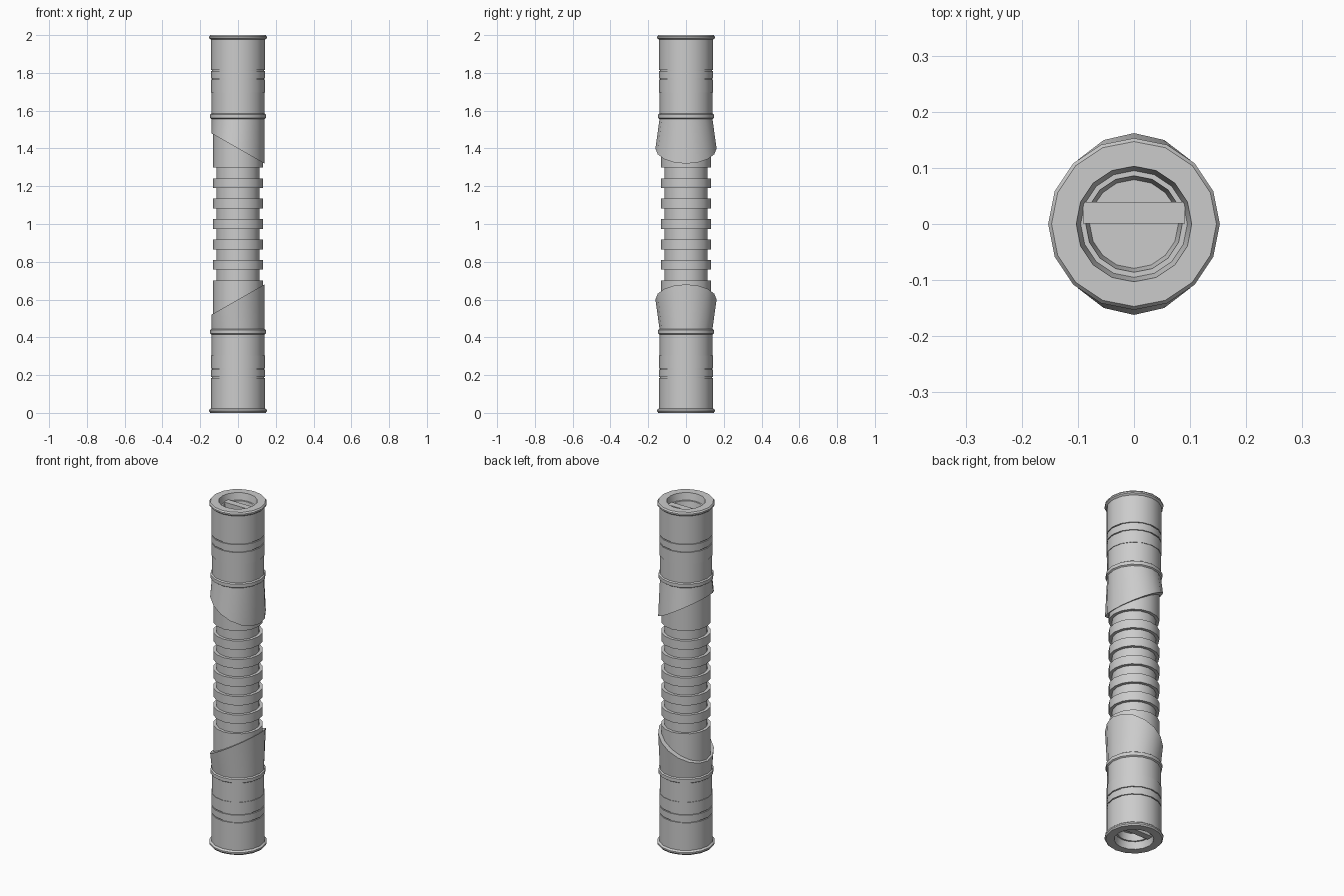
import bpy, bmesh, math

cube = bpy.data.objects.get("Cube")
if cube:
    bpy.data.objects.remove(cube)

SIDES = 16

metal = bpy.data.materials.new("grey metal")
metal.use_nodes = True
GREY = (0.6, 0.6, 0.6, 1)
metal.diffuse_color = GREY
metal.node_tree.nodes["Principled BSDF"].inputs["Base Color"].default_value = GREY


def circle(bm, rx, ry, z, tilt=0.0):
    """Ring of vertices, its height sloping along x."""
    verts = []
    for i in range(SIDES):
        a = math.tau * i / SIDES
        x = rx * math.cos(a)
        verts.append(bm.verts.new((x, ry * math.sin(a), z + tilt * x)))
    return verts


def loft(name, rings):
    """Closed solid through a list of (rx, ry, z, tilt) rings."""
    bm = bmesh.new()
    loops = [circle(bm, *r) for r in rings]
    for a, b in zip(loops, loops[1:]):
        for i in range(SIDES):
            j = (i + 1) % SIDES
            bm.faces.new((a[i], a[j], b[j], b[i]))
    bm.faces.new(loops[0])
    bm.faces.new(loops[-1])
    return finish(name, bm)


def finish(name, bm):
    bmesh.ops.recalc_face_normals(bm, faces=bm.faces)
    mesh = bpy.data.meshes.new(name)
    bm.to_mesh(mesh)
    bm.free()
    mesh.materials.append(metal)
    ob = bpy.data.objects.new(name, mesh)
    bpy.context.collection.objects.link(ob)
    bpy.ops.object.select_all(action="DESELECT")
    ob.select_set(True)
    bpy.context.view_layer.objects.active = ob
    bpy.ops.object.shade_smooth_by_angle(angle=math.radians(30))
    return ob


def lathe(name, profile):
    return loft(name, [(r, r, z, 0) for r, z in profile])


# Casing with grooves, rim and a stepped socket: (radius, height)
R, GROOVE = 0.143, 0.137
CASING = [(0.13, 1.54), (0.14, 1.54), (0.14, 1.695), (R, 1.695),
          (R, 1.764), (GROOVE, 1.764), (GROOVE, 1.77), (R, 1.77),
          (R, 1.809), (GROOVE, 1.809), (GROOVE, 1.815), (R, 1.815),
          (R, 1.976), (0.153, 1.984), (0.153, 1.992), (0.147, 2.0),
          (0.103, 2.0), (0.095, 1.96), (0.086, 1.96), (0.079, 1.92)]

for end, top in (("upper", True), ("lower", False)):
    def h(z):
        return z if top else 2 - z
    s = 1 if top else -1

    lathe(end + "_casing", [(r, h(z)) for r, z in CASING])

    # Collar band between casing and sleeve
    band = [(0.14, 1.555), (0.147, 1.56), (0.147, 1.58), (0.14, 1.585)]
    lathe(end + "_collar", [(r, h(z)) for r, z in band])

    # Flared sleeve with a slanted end
    loft(end + "_sleeve", [(0.14, 0.14, h(1.556), 0),
                           (0.141, 0.162, h(1.40), -0.57 * s)])

    # Plain cuff between sleeve and grip
    lathe(end + "_cuff", [(0.132, h(1.3)), (0.132, h(1.55))])

    # Bar across the socket
    bm = bmesh.new()
    bmesh.ops.create_cube(bm, size=1)
    bmesh.ops.scale(bm, vec=(0.182, 0.038, 0.05), verts=bm.verts)
    bmesh.ops.translate(bm, vec=(0, 0.02, h(1.943)), verts=bm.verts)
    finish(end + "_socket_bar", bm)

# Ribbed grip
lathe("grip_core", [(0.115, 0.69), (0.115, 1.31)])
for i in range(5):
    z = 1 + (i - 2) * 0.108
    lathe(f"grip_ring_{i + 1}", [(0.132, z - 0.026), (0.132, z + 0.026)])
